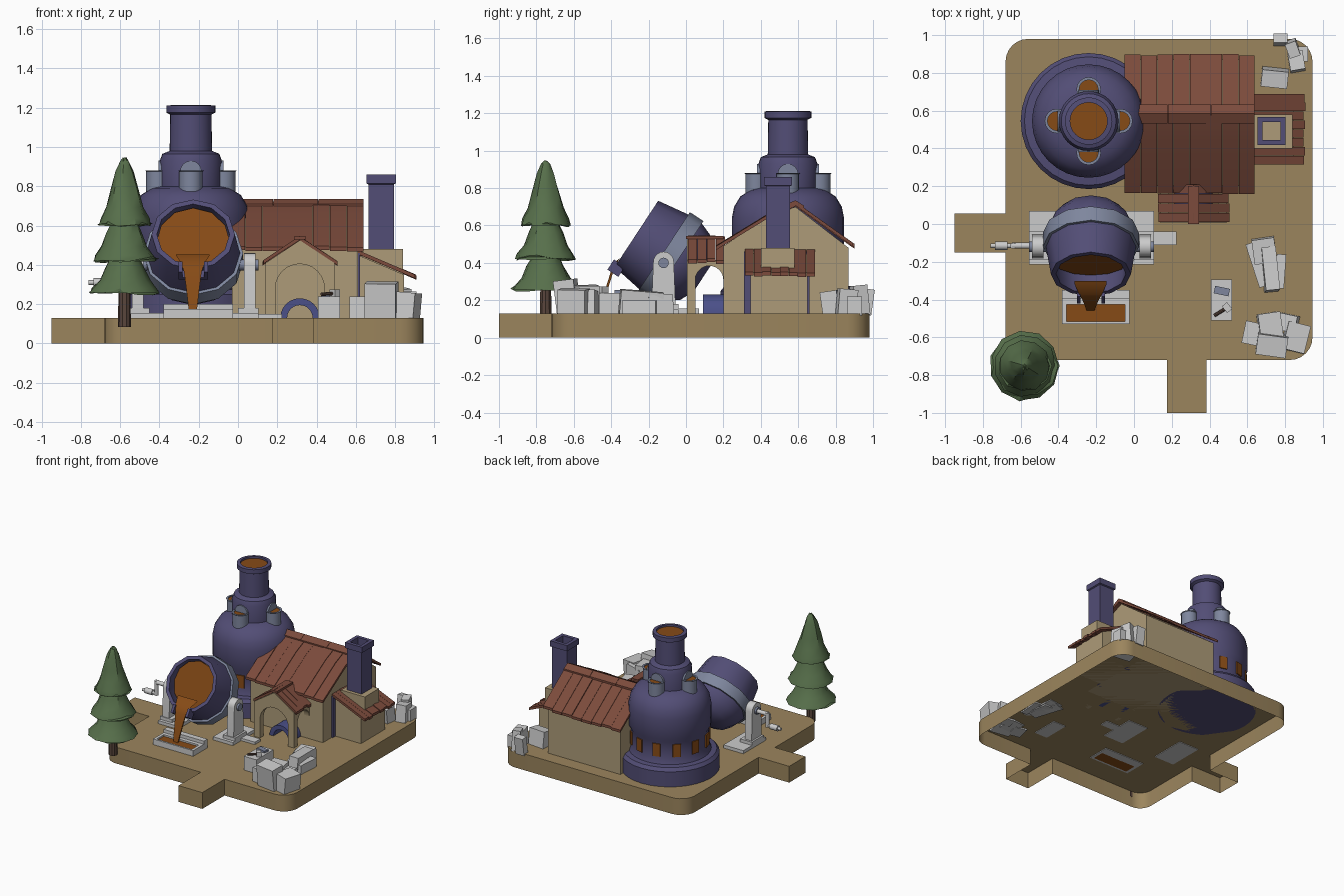
import bpy, bmesh, random
from math import sin, cos, pi, radians
from mathutils import Matrix, Vector

if "Cube" in bpy.data.objects:
    bpy.data.objects.remove(bpy.data.objects["Cube"])

random.seed(4)


def mat(name, r, g, b):
    m = bpy.data.materials.new(name)
    m.diffuse_color = (r, g, b, 1)
    m.use_nodes = True
    m.node_tree.nodes["Principled BSDF"].inputs["Base Color"].default_value = m.diffuse_color
    return m


PURPLE = mat("purple_iron", .085, .075, .18)
STEEL = mat("blue_steel", .21, .24, .34)
BLUE = mat("deep_blue", .07, .08, .25)
TAN = mat("plaster", .42, .33, .19)
SAND = mat("ground", .33, .235, .11)
TILE = mat("roof_tile", .20, .07, .045)
GLOW = mat("molten", .24, .07, .008)
GREEN = mat("foliage", .095, .16, .07)
BARK = mat("bark", .10, .06, .045)


def finish(name, bm, m, M=None, smooth=True):
    bmesh.ops.recalc_face_normals(bm, faces=bm.faces)
    me = bpy.data.meshes.new(name)
    for f in bm.faces:
        f.smooth = smooth
    bm.to_mesh(me)
    bm.free()
    me.set_sharp_from_angle(angle=radians(35))
    ob = bpy.data.objects.new(name, me)
    bpy.context.collection.objects.link(ob)
    if m:
        me.materials.append(m)
    if M:
        ob.matrix_world = M
    return ob


def skin(name, rings, m=None, M=None, caps=(True, True)):
    """Closed rings of points joined in order."""
    bm = bmesh.new()
    vs = [[bm.verts.new(p) for p in r] for r in rings]
    n = len(vs[0])
    for a, b in zip(vs, vs[1:]):
        for i in range(n):
            bm.faces.new((a[i], a[(i + 1) % n], b[(i + 1) % n], b[i]))
    if caps[0]:
        bm.faces.new(vs[0])
    if caps[1]:
        bm.faces.new(vs[-1])
    return finish(name, bm, m, M)


def lathe(name, prof, m=None, M=None, seg=32, caps=(True, True), wob=0):
    rings = []
    for r, z in prof:
        ring = []
        for i in range(seg):
            k = random.uniform(-wob, wob)
            a = 2 * pi * i / seg
            ring.append(((r + k) * cos(a), (r + k) * sin(a), z + k))
        rings.append(ring)
    return skin(name, rings, m, M, caps)


def prism(name, pts, axis, lo, hi, m=None, M=None):
    """2D outline pushed along one axis."""
    put = {'x': lambda p, t: (t, p[0], p[1]), 'y': lambda p, t: (p[0], t, p[1]),
           'z': lambda p, t: (p[0], p[1], t)}[axis]
    return skin(name, [[put(p, t) for p in pts] for t in (lo, hi)], m, M)


def box(name, x0, x1, y0, y1, z0, z1, m=None, rot=(0, 0, 0)):
    c = Vector(((x0 + x1) / 2, (y0 + y1) / 2, (z0 + z1) / 2))
    hx, hy = (x1 - x0) / 2, (y1 - y0) / 2
    R = Matrix.Translation(c)
    for ang, ax in zip(rot, 'XYZ'):
        R = R @ Matrix.Rotation(radians(ang), 4, ax)
    h = (z1 - z0) / 2
    return prism(name, [(-hx, -hy), (hx, -hy), (hx, hy), (-hx, hy)], 'z', -h, h, m, R)


def arc(cx, cy, r, a0, a1, n):
    return [(cx + r * cos(radians(a0 + (a1 - a0) * i / n)),
             cy + r * sin(radians(a0 + (a1 - a0) * i / n))) for i in range(n + 1)]


def rod(name, p, q, r, m=None, seg=16):
    p, q = Vector(p), Vector(q)
    M = Matrix.Translation(p) @ (q - p).to_track_quat('Z', 'Y').to_matrix().to_4x4()
    return lathe(name, [(r, 0), (r, (q - p).length)], m, M, seg)


def planks(name, prof, axis, lo, hi, n, th=.02):
    """Roof boards, each slightly lifted and of slightly different length."""
    w = (hi - lo) / n
    for i in range(n):
        d = random.uniform(0, .008)
        e = Vector(prof[-1]) - Vector(prof[-2])
        up = prof[:-1] + [tuple(Vector(prof[-1]) + e * random.uniform(-.03, .01))]
        pts = [(a, b + d) for a, b in up] + [(a, b + d - th) for a, b in reversed(up)]
        prism(name, pts, axis, lo + i * w + .001, lo + (i + 1) * w - .001, TILE)


# ground slab with two path stubs, open underneath
out = (arc(-.58, -.62, .10, 180, 270, 6) + [(.175, -.72), (.175, -1), (.385, -1), (.385, -.72)]
       + arc(.825, -.60, .12, 270, 360, 6) + arc(.825, .86, .12, 0, 90, 6)
       + arc(-.56, .86, .12, 90, 180, 6) + [(-.68, .055), (-.95, .055), (-.95, -.15), (-.68, -.15)])
skin("ground", [[(x, y, z) for x, y in out] for z in (0, .13)], SAND, caps=(False, True))

# furnace
F = Matrix.Translation((-.24, .545, 0))
lathe("furnace_body", [(.36, .13), (.36, .25), (.34, .275), (.30, .28), (.285, .32), (.285, .45), (.30, .48),
      (.30, .64), (.288, .70), (.255, .755), (.20, .79), (.158, .80), (.158, .93), (.145, .965), (.108, .98),
      (.105, 1.165), (.125, 1.175), (.125, 1.21), (.098, 1.213), (.098, 1.18)], PURPLE, F)
lathe("furnace_glow", [(.098, 1.185), (.098, 1.198)], GLOW, F)
for i in range(12):
    w = box("furnace_window", .2, .292, -.03, .03, .335, .435, GLOW)
    w.matrix_world = F @ Matrix.Rotation((i + .5) * pi / 6, 4, 'Z') @ w.matrix_world
for i in range(4):
    R = F @ Matrix.Rotation(i * pi / 2, 4, 'Z')
    C = R @ Matrix.Translation((.168, 0, 0))
    lathe("vent_cup", [(.06, .74), (.06, .875), (.065, .88), (.05, .88), (.05, .86)], STEEL, C, 16)
    lathe("vent_glow", [(.05, .86), (.05, .872)], GLOW, C, 16)
    prism("vent_arch", [(-.055, .78)] + arc(0, .875, .055, 180, 0, 8) + [(.055, .78)], 'x', .12, .165, STEEL, R)

# house
prism("house_walls", [(.2, .13), (.2, .49), (.42, .635), (.585, .70), (.87, .48), (.87, .13)], 'x', -.03, .61, TAN)
planks("house_roof_front", [(.585, .72), (.44, .658), (.162, .488)], 'x', -.05, .64, 8)
planks("house_roof_back", [(.585, .72), (.90, .495)], 'x', -.05, .64, 8)
for i in range(3):
    prism("ridge_cap", [(.532, .70), (.532, .71), (.585, .735), (.632, .705), (.632, .69), (.585, .715)],
          'x', -.05 + i * .23, .178 + i * .23, TILE)

# lean-to with chimney
prism("annex_walls", [(.60, .13), (.845, .13), (.845, .35), (.60, .455)], 'y', .345, .65, TAN)
planks("annex_roof", [(.60, .475), (.905, .345)], 'y', .315, .69, 8)
for y in (.31, .625):
    box("annex_post", .58, .62, y, y + .035, .13, .46, PURPLE)
box("chimney_base", .63, .84, .40, .58, .35, .48, TAN)


def sq(h, z):
    return [(.728 + sx * h, .492 + sy * h, z) for sx, sy in ((-1, -1), (1, -1), (1, 1), (-1, 1))]


skin("chimney", [sq(.065, .47), sq(.065, .81), sq(.075, .815), sq(.075, .86), sq(.048, .86), sq(.048, .49)],
     PURPLE, caps=(True, False))
skin("chimney_floor", [sq(.048, .485), sq(.048, .495)], TAN)

# porch
prism("porch_front", [(.14, .13), (.19, .13)] + arc(.315, .28, .125, 180, 0, 12)
      + [(.44, .13), (.49, .13), (.49, .41), (.315, .525), (.14, .41)], 'y', .005, .05, TAN)
for x in (.14, .445):
    prism("porch_side", [(.05, .33)] + arc(.125, .31, .075, 165, 0, 8) + [(.2, .13), (.21, .13), (.21, .415), (.05, .415)],
          'x', x, x + .045, TAN)
for s in (-1, 1):
    planks("porch_roof", [(.315, .54), (.315 + s * .19, .415)], 'y', .01, .21, 4)
box("porch_ridge", .285, .345, .0, .2, .528, .545, TILE)
prism("hearth_arch", arc(.315, .13, .10, 0, 180, 12) + arc(.315, .13, .065, 180, 0, 12), 'y', .09, .2, BLUE)

# tilted ladle, molten metal and pouring stream
L = Matrix.Translation((-.228, -.265, .555)) @ Matrix.Rotation(radians(56.7), 4, 'X')
lathe("ladle", [(.09, -.425), (.165, -.39), (.213, -.33), (.238, -.262), (.238, -.17), (.212, 0), (.185, 0),
      (.20, -.15), (.18, -.2)], PURPLE, L, 12)
lathe("ladle_band", [(.23, -.262), (.254, -.262), (.254, -.175), (.23, -.175)], STEEL, L, 12)
lathe("ladle_metal", [(.188, -.01), (.188, 0)], GLOW,
      L @ Matrix.Translation((0, -.005, -.07)) @ Matrix.Rotation(radians(14), 4, 'X'), 12)
for x in (-.075, .055):
    s = box("spout_cheek", x, x + .02, -.245, -.18, -.04, .025, PURPLE)
    s.matrix_world = L @ s.matrix_world
s = box("spout_floor", -.075, .075, -.245, -.20, -.045, -.025, PURPLE)
s.matrix_world = L @ s.matrix_world
stream = [(-.31, .45, .085), (-.365, .415, .06), (-.39, .37, .045), (-.415, .29, .034), (-.44, .21, .025), (-.455, .15, .018)]
skin("pour_stream", [[(-.23 + sx * w, y + sy * .008, z + sy * .004) for sx, sy in ((-1, -1), (1, -1), (1, 1), (-1, 1))]
     for y, z, w in stream], GLOW)

# ladle stands and crank
for s in (-1, 1):
    c = -.225
    a, b = sorted((c + s * .155, c + s * .33))
    box("stand_plate", a, b, -.215, .07, .125, .155)
    a, b = sorted((c + s * .225, c + s * .33))
    box("stand_foot", a, b, -.19, -.04, .155, .18)
    a, b = sorted((c + s * .255, c + s * .315))
    prism("stand_upright", [(-.185, .15), (-.055, .15)] + arc(-.12, .405, .055, 0, 180, 10), 'x', a, b)
    rod("trunnion", (c + s * .2, -.12, .40), (c + s * .33, -.12, .40), .028, STEEL)
rod("crank_shaft", (-.54, -.115, .40), (-.645, -.115, .40), .016)
rod("crank_arm", (-.64, -.115, .412), (-.64, -.115, .298), .016)
rod("crank_bar", (-.63, -.115, .31), (-.76, -.115, .31), .012)
rod("crank_grip", (-.67, -.115, .31), (-.735, -.115, .31), .022)
box("stand_step", .10, .225, -.11, -.04, .125, .15)

# casting mould
for y0, y1, h in ((-.53, -.515, .175), (-.425, -.395, .175), (-.395, -.35, .20)):
    box("mould_wall", -.38, -.025, y0, y1, .125, h)
for x in (-.38, -.048):
    box("mould_end", x, x + .023, -.53, -.4, .125, .175)
box("mould_metal", -.36, -.045, -.52, -.42, .125, .162, GLOW)

# workbench block with hammer and hot piece
box("work_block", .408, .52, -.51, -.295, .125, .24)
box("work_piece", .425, .505, -.375, -.335, .24, .255, STEEL, (0, 0, -12))
box("hammer_head", .475, .51, -.465, -.42, .24, .275, None, (0, 0, 40))
rod("hammer_handle", (.425, -.485, .25), (.49, -.445, .255), .009, BARK, 8)

# stone blocks
for x, y, w, d, h, rx, ry, rz in (
        (.63, -.58, .10, .12, .11, 0, 0, -12), (.72, -.54, .12, .14, .15, 0, 3, 8),
        (.73, -.635, .16, .11, .18, 7, 0, -8), (.855, -.60, .12, .15, .13, 0, 5, -14),
        (.80, -.52, .13, .09, .12, 0, -6, -12), (.67, -.21, .09, .24, .07, 0, 0, 18),
        (.69, -.14, .12, .13, .10, 4, 0, 8), (.72, -.24, .075, .23, .12, -5, 4, 6),
        (.775, -.25, .05, .18, .07, 0, 0, -4), (.745, .775, .14, .09, .12, 8, 0, -6),
        (.86, .86, .08, .10, .13, -5, 0, 10), (.84, .93, .06, .08, .15, 6, 0, 20),
        (.89, .90, .06, .08, .09, 0, 0, 0), (.775, .975, .075, .05, .13, -8, 0, 0)):
    box("stone_block", x - w / 2, x + w / 2, y - d / 2, y + d / 2, .12, .13 + h, None, (rx, ry, rz))

# pine tree
T = Matrix.Translation((-.578, -.75, 0))
lathe("tree_trunk", [(.033, .085), (.03, .30)], BARK, T, 10)
for name, z, h, r in (("tree_low", .255, .25, .183), ("tree_mid", .42, .28, .165), ("tree_top", .60, .345, .135)):
    bottom = lathe(name, [(r * .8, z + .02), (r, z)], GREEN, T, 11, (True, False), .012)
    k = [(1, 0), (.93, .10), (.72, .27), (.56, .5), (.34, .8), (.17, .95), (.04, 1)]
    lathe(name + "_cone", [(r * a, z + h * b) for a, b in k], GREEN, T, 11, (False, True), .004)
